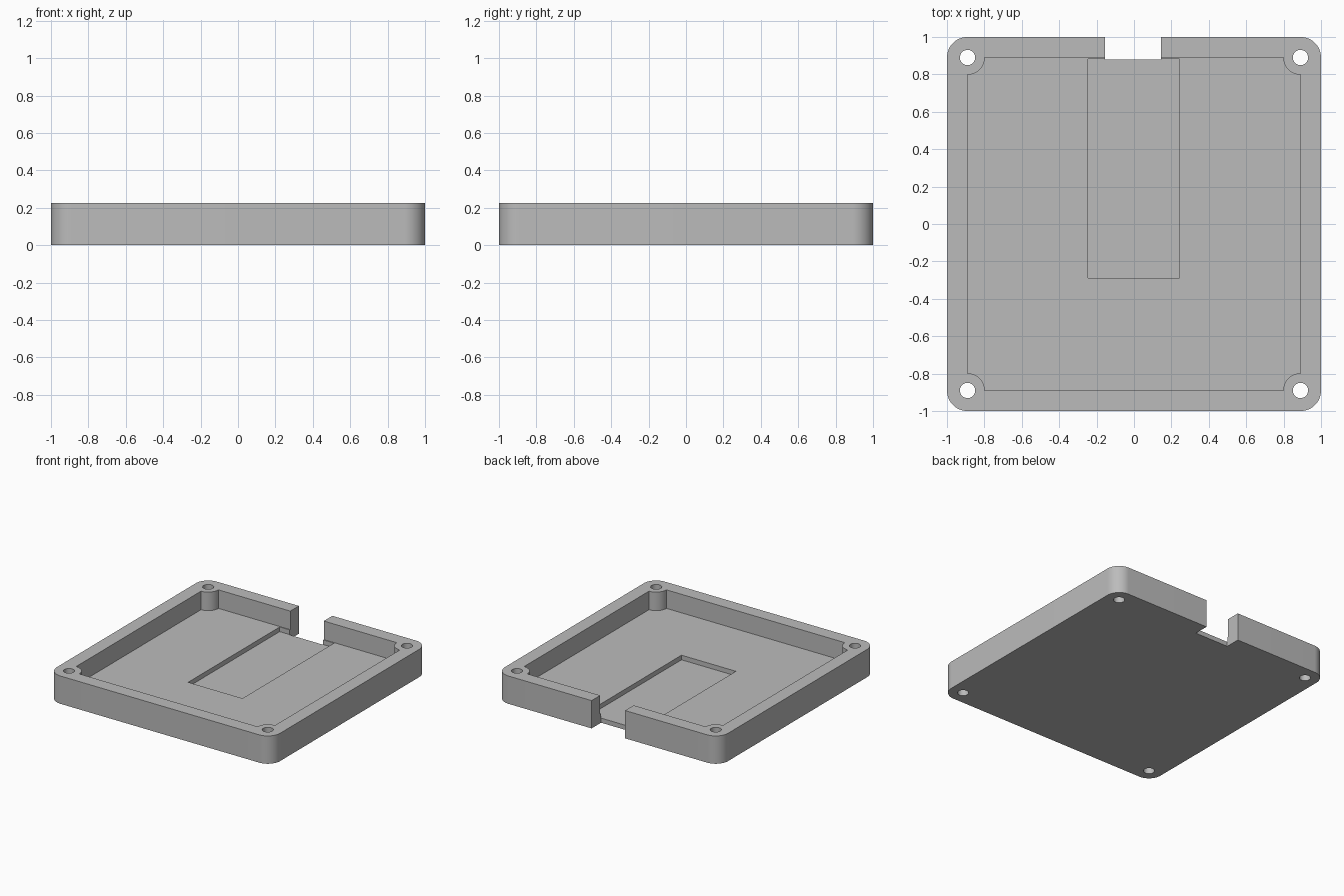
import bpy, bmesh
from math import cos, sin, pi, radians

if "Cube" in bpy.data.objects:
    bpy.data.objects.remove(bpy.data.objects["Cube"], do_unlink=True)

HEIGHT, FLOOR, POCKET = 0.225, 0.075, 0.0375
INNER = 0.89          # inner wall faces and screw centres
CORNERS = [(1, 1), (-1, 1), (-1, -1), (1, -1)]

grey = bpy.data.materials.new("Plain grey")
grey.use_nodes = True
colour = (0.5, 0.5, 0.5, 1)
grey.diffuse_color = colour
grey.node_tree.nodes["Principled BSDF"].inputs["Base Color"].default_value = colour


def arc(cx, cy, r, start, end, steps):
    return [(cx + r * cos(start + (end - start) * i / steps),
             cy + r * sin(start + (end - start) * i / steps)) for i in range(steps + 1)]


def prism(name, outline, z0, z1):
    """Extrude a counter-clockwise outline from z0 to z1."""
    bm = bmesh.new()
    base = bm.faces.new([bm.verts.new((x, y, z0)) for x, y in outline])
    top = bmesh.ops.extrude_face_region(bm, geom=[base])["geom"]
    bmesh.ops.translate(bm, vec=(0, 0, z1 - z0),
                        verts=[v for v in top if isinstance(v, bmesh.types.BMVert)])
    bmesh.ops.recalc_face_normals(bm, faces=bm.faces)
    mesh = bpy.data.meshes.new(name)
    bm.to_mesh(mesh)
    bm.free()
    mesh.materials.append(grey)
    obj = bpy.data.objects.new(name, mesh)
    bpy.context.collection.objects.link(obj)
    return obj


def rectangle(x0, x1, y0, y1):
    return [(x0, y0), (x1, y0), (x1, y1), (x0, y1)]


# Tray body with rounded corners
outline, cavity = [], []
for k, (sx, sy) in enumerate(CORNERS):
    a = k * pi / 2
    outline += arc(sx * INNER, sy * INNER, 1 - INNER, a, a + pi / 2, 16)
    # the cavity curves inward around each screw post
    cavity += arc(sx * INNER, sy * INNER, 0.092, a + 1.5 * pi, a + pi, 12)
tray = prism("tray", outline, 0, HEIGHT)

# Cavity, floor pocket, cable notch and screw holes
cutters = [
    prism("cavity_cutter", cavity, FLOOR, 0.4),
    prism("pocket_cutter", rectangle(-0.245, 0.242, -0.288, 0.883), POCKET, 0.15),
    prism("notch_cutter", rectangle(-0.155, 0.145, 0.879, 1.2), -0.1, 0.4),
]
for sx, sy in CORNERS:
    hole = arc(sx * INNER, sy * INNER, 0.041, 0, 2 * pi, 32)[:-1]
    cutters.append(prism("hole_cutter", hole, -0.1, 0.4))

bpy.context.view_layer.objects.active = tray
tray.select_set(True)
for cutter in cutters:
    cutter.hide_render = True
    mod = tray.modifiers.new("cut", "BOOLEAN")
    mod.operation = "DIFFERENCE"
    mod.solver = "EXACT"
    mod.object = cutter
    bpy.ops.object.modifier_apply(modifier=mod.name)
    bpy.data.objects.remove(cutter, do_unlink=True)

bpy.ops.object.shade_smooth_by_angle(angle=radians(30))
